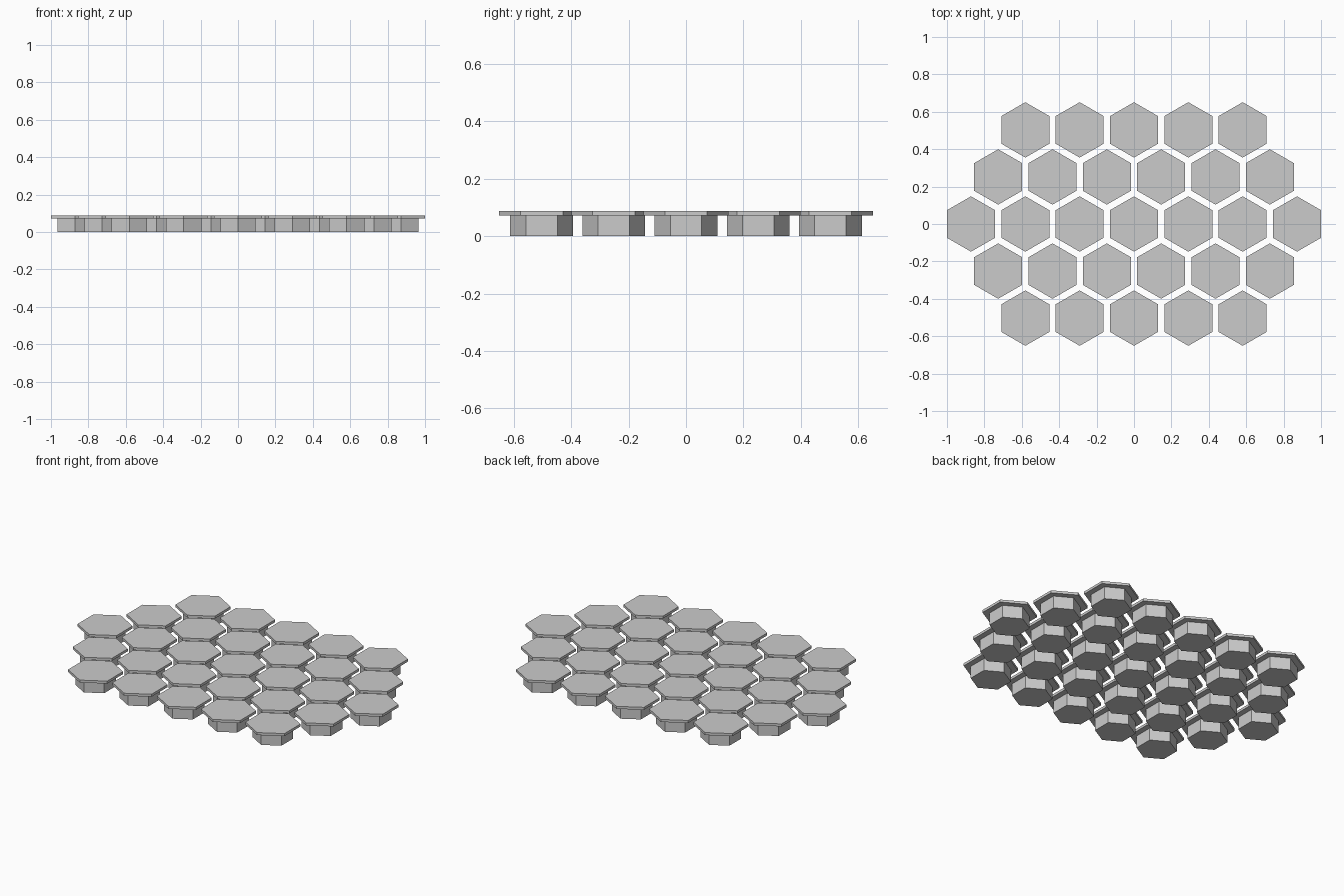
import bpy
import math

cube = bpy.data.objects.get("Cube")
if cube:
    bpy.data.objects.remove(cube, do_unlink=True)

PITCH = 0.2905                       # distance between neighbouring tiles
ROW = PITCH * math.sqrt(3) / 2       # distance between rows
CAP_RADIUS, BASE_RADIUS = 0.148, 0.1095
BASE_TOP, CAP_TOP = 0.073, 0.088

GREY = (0.6, 0.6, 0.6, 1)
grey = bpy.data.materials.new("plain grey")
grey.use_nodes = True
grey.diffuse_color = GREY
grey.node_tree.nodes["Principled BSDF"].inputs["Base Color"].default_value = GREY


def hex_prism(name, radius, x, y, bottom, top):
    """Flat-shaded six-sided prism with a corner pointing along y."""
    bpy.ops.mesh.primitive_cylinder_add(
        vertices=6, radius=radius, depth=top - bottom,
        location=(x, y, (bottom + top) / 2))
    prism = bpy.context.object
    prism.name = name
    prism.data.materials.append(grey)


# Honeycomb of tiles: a wide thin cap on a narrower base
for row in range(-2, 3):
    count = 7 - abs(row)
    for column in range(count):
        x = (column - (count - 1) / 2) * PITCH
        y = row * ROW
        hex_prism("tile_base", BASE_RADIUS, x, y, 0, BASE_TOP)
        hex_prism("tile_cap", CAP_RADIUS, x, y, BASE_TOP, CAP_TOP)
